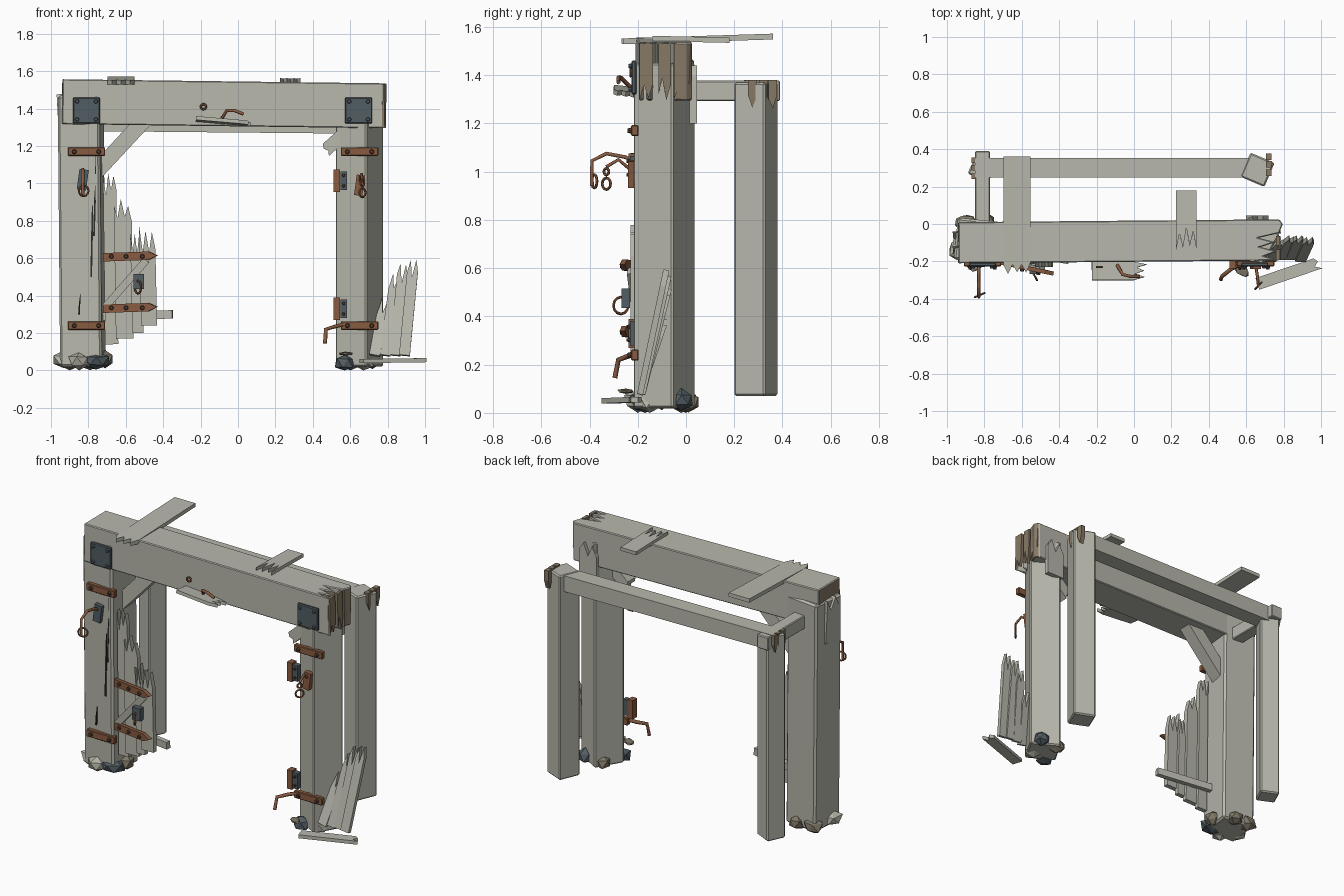
import bpy, bmesh, random
from math import radians, pi
from mathutils import Vector, Matrix, Euler

random.seed(4)
cube = bpy.data.objects.get("Cube")
if cube:
    bpy.data.objects.remove(cube, do_unlink=True)


def material(name, *rgb):
    m = bpy.data.materials.new(name)
    m.use_nodes = True
    m.diffuse_color = (*rgb, 1)
    m.node_tree.nodes["Principled BSDF"].inputs["Base Color"].default_value = (*rgb, 1)
    return m


WOOD = material("weathered wood", .48, .48, .42)
CORE = material("broken wood", .24, .19, .13)
RUST = material("rusty iron", .25, .105, .052)
IRON = material("dark iron", .085, .11, .125)
BOLT = material("bolt brown", .09, .05, .033)
PALE = material("pale stone", .46, .45, .38)
STONE = material("brown stone", .21, .185, .135)
CRACK = material("crack", .025, .025, .02)


def finish(name, bm, mat, bevel=0):
    bmesh.ops.recalc_face_normals(bm, faces=bm.faces)
    me = bpy.data.meshes.new(name)
    bm.to_mesh(me)
    bm.free()
    ob = bpy.data.objects.new(name, me)
    bpy.context.collection.objects.link(ob)
    me.materials.append(mat)
    if bevel:
        mod = ob.modifiers.new("chamfer", 'BEVEL')
        mod.width, mod.segments = bevel, 1
    return ob


def box(name, center, size, mat, rot=(0, 0, 0), bevel=0):
    bm = bmesh.new()
    bmesh.ops.create_cube(bm, size=1)
    turn = Euler([radians(a) for a in rot]).to_matrix().to_4x4()
    bm.transform(Matrix.Translation(center) @ turn @ Matrix.Diagonal((*size, 1)))
    return finish(name, bm, mat, bevel)


def jag(n, depth):
    """Alternating long and short splinter drops."""
    return [depth * (random.uniform(.6, 1) if i % 2 == 0 else random.uniform(0, .3)) for i in range(n)]


def board(name, a, b, width, thick, face, drops=(0, 0), mat=WOOD, bevel=0):
    """Plank from a to b whose tip outline is cut back by the drops."""
    a, b = Vector(a), Vector(b)
    along = (b - a).normalized()
    across = along.cross(Vector(face)).normalized()
    out = across.cross(along)
    length, n = (b - a).length, len(drops) - 1
    pts = [(-width / 2, 0)] + [(width * (i / n - .5), length - d) for i, d in enumerate(drops)] + [(width / 2, 0)]
    bm = bmesh.new()
    poly = bm.faces.new([bm.verts.new(a + across * u + along * v - out * thick / 2) for u, v in pts])
    ext = bmesh.ops.extrude_face_region(bm, geom=[poly])["geom"]
    bmesh.ops.translate(bm, vec=out * thick, verts=[v for v in ext if isinstance(v, bmesh.types.BMVert)])
    return finish(name, bm, mat, bevel)


def brown_ends(ob):
    ob.data.materials.append(CORE)
    for p in ob.data.polygons:
        if abs(p.normal.x) > .3:
            p.material_index = 1


def rivet(name, x, y, z, r=.013, mat=BOLT):
    bm = bmesh.new()
    bmesh.ops.create_cone(bm, cap_ends=True, segments=8, radius1=r, radius2=r * .7, depth=.016)
    bm.transform(Matrix.Translation((x, y, z)) @ Matrix.Rotation(pi / 2, 4, 'X'))
    finish(name, bm, mat)


def rod(name, pts, r=.009, mat=RUST):
    cu = bpy.data.curves.new(name, 'CURVE')
    cu.dimensions, cu.bevel_depth, cu.bevel_resolution, cu.use_fill_caps = '3D', r, 1, True
    sp = cu.splines.new('POLY')
    sp.points.add(len(pts) - 1)
    for p, co in zip(sp.points, pts):
        p.co = (*co, 1)
    tmp = bpy.data.objects.new(name + "_path", cu)
    bpy.context.collection.objects.link(tmp)
    me = bpy.data.meshes.new_from_object(tmp.evaluated_get(bpy.context.evaluated_depsgraph_get()))
    bpy.data.objects.remove(tmp)
    me.materials.clear()
    me.materials.append(mat)
    bpy.context.collection.objects.link(bpy.data.objects.new(name, me))


def ring(name, center, r, rot, mat=RUST):
    bpy.ops.mesh.primitive_torus_add(location=center, rotation=rot, major_radius=r, minor_radius=.006,
                                     major_segments=12, minor_segments=6)
    ob = bpy.context.object
    ob.name = name
    ob.data.materials.append(mat)


def stone(name, center, size, mat):
    bm = bmesh.new()
    bmesh.ops.create_icosphere(bm, subdivisions=1, radius=1)
    for v in bm.verts:
        v.co *= random.uniform(.85, 1.1)
    bm.transform(Matrix.Translation(center) @ Matrix.Rotation(random.random() * 3, 4, 'Z')
                 @ Matrix.Diagonal((*size, 1)))
    for v in bm.verts:
        v.co.z = max(v.co.z, 0)
    finish(name, bm, mat)


# Posts
box("left_front_post", (-.835, -.09, .745), (.225, .225, 1.45), WOOD, (0, -.5, -6), .012)
box("right_front_post", (.65, -.09, .735), (.19, .19, 1.43), WOOD, (0, 0, -30), .008)
box("left_rear_post", (-.81, .3, .72), (.12, .12, 1.3), WOOD, (0, 0, -25), .008)
box("right_rear_post", (.66, .29, .72), (.14, .14, 1.3), WOOD, (0, 0, -23), .008)
board("left_post_splinter", (-.94, -.1, 1.2), (-.955, -.1, 1.48), .12, .03, (1, 0, 0), jag(4, .1))
board("right_post_splinter", (.66, .03, 1.2), (.66, .03, 1.45), .12, .03, (0, 1, 0), jag(5, .09))

# Main beam with a snapped end, rear rail and side link
brown_ends(board("main_beam", (-.94, -.1, 1.437), (.795, -.085, 1.415), .22, .24, (0, 0, 1),
                 (.02, 0, .01, .02, .13, .04, .12, .03, .1, .02), bevel=.005))
brown_ends(board("rear_rail", (-.85, .3, 1.33), (.74, .3, 1.315), .105, .1, (0, 0, 1),
                 (.07, .02, .1, 0, .09, .03, .06)))
box("side_link", (-.81, .19, 1.335), (.08, .4, .085), WOOD, bevel=.005)
for i, (y, w) in enumerate(((-.165, .055), (-.09, .05), (-.015, .07))):
    board("beam_end_splinter", (.77, y, 1.53), (.775, y, 1.29), w, .02, (1, 0, 0), jag(4, .1), CORE)
for y in (.275, .32, .36):
    board("rail_end_splinter", (.72, y, 1.38), (.72, y, 1.25), .035, .03, (1, 0, 0), jag(3, .07), CORE)
    board("left_rail_splinter", (-.86, y - .02, 1.38), (-.86, y - .02, 1.26), .03, .02, (1, 0, 0), jag(3, .06), CORE)

# Loose planks on top
board("long_top_plank", (-.625, .36, 1.56), (-.625, -.27, 1.54), .145, .024, (0, 0, 1), jag(7, .07))
board("short_top_plank", (.28, .18, 1.545), (.28, -.14, 1.552), .11, .022, (0, 0, 1), (0, .1, .02, .12, .01, .09, 0))
board("beam_splinter_plank", (-.225, -.25, 1.345), (.07, -.25, 1.32), .1, .02, (0, .1, 1), jag(7, .09))

# Knee braces
board("left_knee_brace", (-.76, -.08, 1.06), (-.5, -.08, 1.34), .085, .085, (0, 1, 0))
board("right_knee_brace", (.57, -.1, 1.27), (.46, -.1, 1.17), .07, .08, (0, 1, 0), jag(4, .03))

# Gate remains at the left post
for x, w, z0, z1, y in ((-.675, .07, .14, 1.07, -.17), (-.605, .095, .17, .92, -.185),
                        (-.535, .06, .2, .74, -.2), (-.475, .085, .24, .78, -.215)):
    board("gate_board", (x, y, z0), (x - .012, y, z1), w, .03, (0, 1, 0), jag(6, .15))
board("gate_rail", (-.72, -.13, .29), (-.35, -.2, .3), .045, .03, (0, 1, 0))
board("gate_diagonal", (-.71, -.205, .34), (-.49, -.235, .59), .04, .02, (0, 1, 0))
for z in (.61, .335):
    board("gate_hinge", (-.72, -.205, z - .005), (-.43, -.265, z + .005), .045, .022, (0, 1, 0), (.05, 0, .05), RUST)
    for t in (.15, .42, .72):
        rivet("hinge_rivet", -.72 + .29 * t, -.222 - .06 * t, z)
box("lock_body", (-.53, -.25, .475), (.055, .035, .08), IRON)
ring("lock_ring", (-.535, -.27, .445), .035, (0, pi / 2, .5))

# Fallen boards at the right post
for x0, x1, z1, y in ((.73, .79, .4, -.19), (.785, .845, .52, -.18), (.84, .885, .58, -.18), (.89, .94, .6, -.19)):
    board("leaning_board", (x0, y, .08), (x1, y + .11, z1), .058, .025, (0, 1, -.2), jag(5, .12))
board("fallen_board", (.66, -.32, .05), (1, -.205, .055), .065, .022, (0, 0, 1), jag(4, .05))

# Corner plates and straps
for x in (-.81, .645):
    box("corner_plate", (x, -.216, 1.39), (.145, .02, .14), IRON, bevel=.005)
    for dx in (-.05, .05):
        for dz in (-.048, .048):
            rivet("plate_rivet", x + dx, -.231, 1.39 + dz, .012, IRON)
for x in (-.81, .65):
    for z in (1.17, .24):
        box("post_strap", (x, -.212, z), (.2, .03, .046), RUST, bevel=.004)
        for dx in (-.065, .065):
            rivet("strap_rivet", x + dx, -.234, z)

# Right hinge brackets
for z in (1.015, .33):
    box("bracket_leaf", (.528, -.215, z), (.035, .045, .12), RUST)
    box("bracket_plate", (.565, -.215, z), (.036, .035, .1), IRON)
    for dz in (-.028, .028):
        rivet("bracket_rivet", .565, -.238, z + dz, .009)

# Hooks and rings
rod("left_hook", [(-.83, -.2, 1.03), (-.83, -.25, 1.06), (-.83, -.33, 1.075), (-.83, -.39, 1.045), (-.83, -.39, .94)])
box("left_hook_plate", (-.83, -.215, 1.02), (.05, .03, .11), IRON, (0, 8, 0))
ring("left_hook_ring", (-.825, -.38, .96), .028, (pi / 2, 0, .4))
box("right_hook_plate", (.65, -.225, .99), (.045, .03, .11), RUST, (0, 8, 0))
rod("right_hook", [(.65, -.22, 1.0), (.66, -.28, 1.05), (.665, -.33, 1.02)], .008)
for z, r in ((1.0, .014), (.95, .024)):
    ring("hanging_ring", (.665, -.33, z), r, (pi / 2, 0, .8))
rod("low_hook", [(.56, -.22, .245), (.52, -.24, .235), (.47, -.28, .22), (.465, -.295, .145)], .011)
rod("beam_hook", [(-.09, -.22, 1.34), (-.06, -.27, 1.39), (-.02, -.28, 1.39), (.03, -.28, 1.37)])
ring("beam_ring", (-.185, -.23, 1.41), .014, (pi / 2, 0, 0))

# Cracks in the wood, as thin plates
for x, y, z0, z1 in ((-.785, -.21, .5, .9), (-.76, -.207, 1.05, 1.3), (-.85, -.212, .3, .42),
                     (-.77, -.208, .72, 1.0), (.66, -.193, .45, .7), (.675, -.2, 1.02, 1.3)):
    board("crack", (x, y, z0), (x + .008, y, z1), .009, .008, (0, 1, 0), (.1, 0, .06), CRACK)

# Base stones
for x, y, z, s, m in ((-.93, -.13, .055, .07, PALE), (-.85, -.2, .05, .06, PALE), (-.76, -.17, .05, .075, IRON),
                      (-.71, -.1, .06, .05, STONE), (-.9, .0, .05, .06, STONE), (-.79, .01, .045, .055, STONE),
                      (.57, -.17, .04, .055, IRON), (.67, -.15, .045, .06, PALE), (.72, -.02, .055, .055, IRON),
                      (.6, -.02, .045, .055, STONE)):
    stone("base_stone", (x, y, z), (s, s, .05), m)
stone("stone_chip", (.575, -.25, .09), (.05, .03, .012), STONE)
